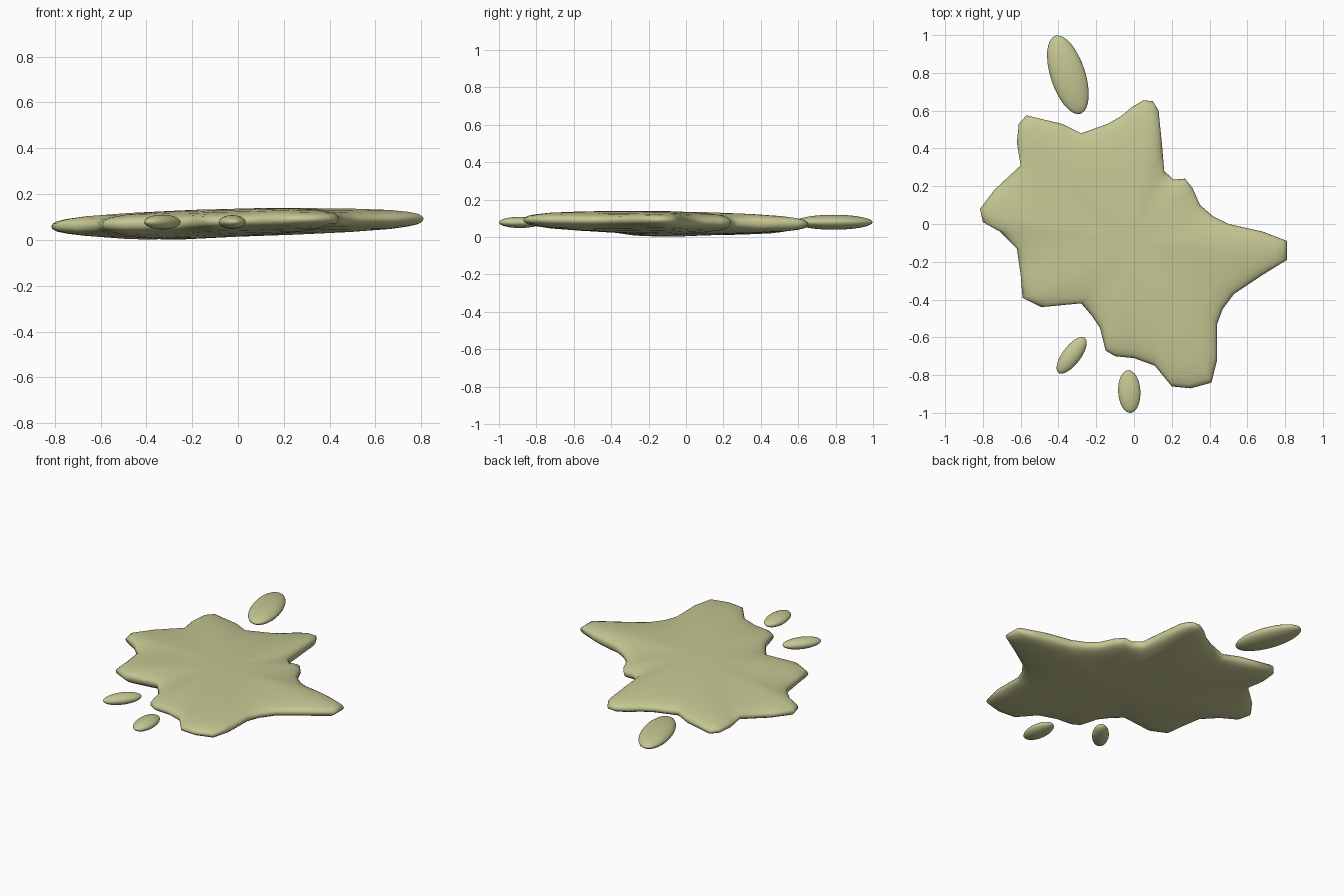
import bpy, bmesh, math

if "Cube" in bpy.data.objects:
    bpy.data.objects.remove(bpy.data.objects["Cube"])

mat = bpy.data.materials.new("slime")
mat.diffuse_color = (0.56, 0.57, 0.29, 1)
mat.use_nodes = True
mat.node_tree.nodes["Principled BSDF"].inputs["Base Color"].default_value = mat.diffuse_color

# Splat outline, counter-clockwise from the right-hand tip
OUTLINE = [
    (.81, -.09), (.68, -.04), (.5, 0), (.42, .04), (.35, .10), (.31, .19),
    (.27, .24), (.21, .235), (.16, .28), (.15, .4), (.13, .6), (.10, .65),
    (.05, .655), (-.01, .62), (-.07, .57), (-.14, .53), (-.28, .48),
    (-.38, .53), (-.57, .575), (-.61, .53), (-.62, .43), (-.60, .31),
    (-.74, .18), (-.815, .08), (-.80, .01), (-.71, -.04), (-.62, -.13),
    (-.60, -.27), (-.59, -.39), (-.49, -.44), (-.28, -.42), (-.22, -.49),
    (-.18, -.55), (-.15, -.67), (-.10, -.70), (0, -.71), (.11, -.75),
    (.2, -.86), (.3, -.87), (.41, -.84), (.44, -.72), (.44, -.53),
    (.47, -.45), (.53, -.37), (.68, -.27), (.81, -.19)]

# Rounded section: (scale towards the centre, half thickness)
SECTION = [(.992, .012), (.97, .022), (.92, .031), (.82, .041), (.6, .051), (.3, .058)]
CX, CY = 0, -.1


def mid_height(x, y):
    return .075 + .019 * x - .012 * y


def height(x, y, h):
    dip = .016 * math.exp(-((x + .38) ** 2 + (y + .15) ** 2) / .07) if h < 0 else 0
    return mid_height(x, y) + h - dip


def finish(obj):
    obj.data.materials.append(mat)
    for p in obj.data.polygons:
        p.use_smooth = True


# Main puddle: concentric rings lofted over the top and under the bottom
bm = bmesh.new()


def ring(s, h):
    out = []
    for x, y in OUTLINE:
        px, py = CX + (x - CX) * s, CY + (y - CY) * s
        out.append(bm.verts.new((px, py, height(px, py, h))))
    return out


n = len(OUTLINE)
rim = ring(1, 0)
for side in (1, -1):
    prev = rim
    for s, h in SECTION:
        cur = ring(s, side * h)
        for i in range(n):
            j = (i + 1) % n
            bm.faces.new((prev[i], prev[j], cur[j], cur[i]))
        prev = cur
    centre = bm.verts.new((CX, CY, height(CX, CY, side * .06)))
    for i in range(n):
        bm.faces.new((prev[i], prev[(i + 1) % n], centre))
bmesh.ops.recalc_face_normals(bm, faces=bm.faces)
mesh = bpy.data.meshes.new("puddle")
bm.to_mesh(mesh)
bm.free()
puddle = bpy.data.objects.new("puddle", mesh)
bpy.context.collection.objects.link(puddle)
finish(puddle)

# Loose droplets: name, centre, half width / length / height, turn in degrees
for name, loc, size, turn in [
        ("back_droplet", (-.35, .79, .079), (.092, .217, .04), 18),
        ("left_droplet", (-.33, -.695, .078), (.0485, .116, .032), -37),
        ("front_droplet", (-.025, -.887, .078), (.059, .113, .03), 3)]:
    bpy.ops.mesh.primitive_uv_sphere_add(segments=32, ring_count=16, radius=1, location=loc)
    drop = bpy.context.object
    drop.name = name
    drop.scale = size
    drop.rotation_euler.z = math.radians(turn)
    finish(drop)
